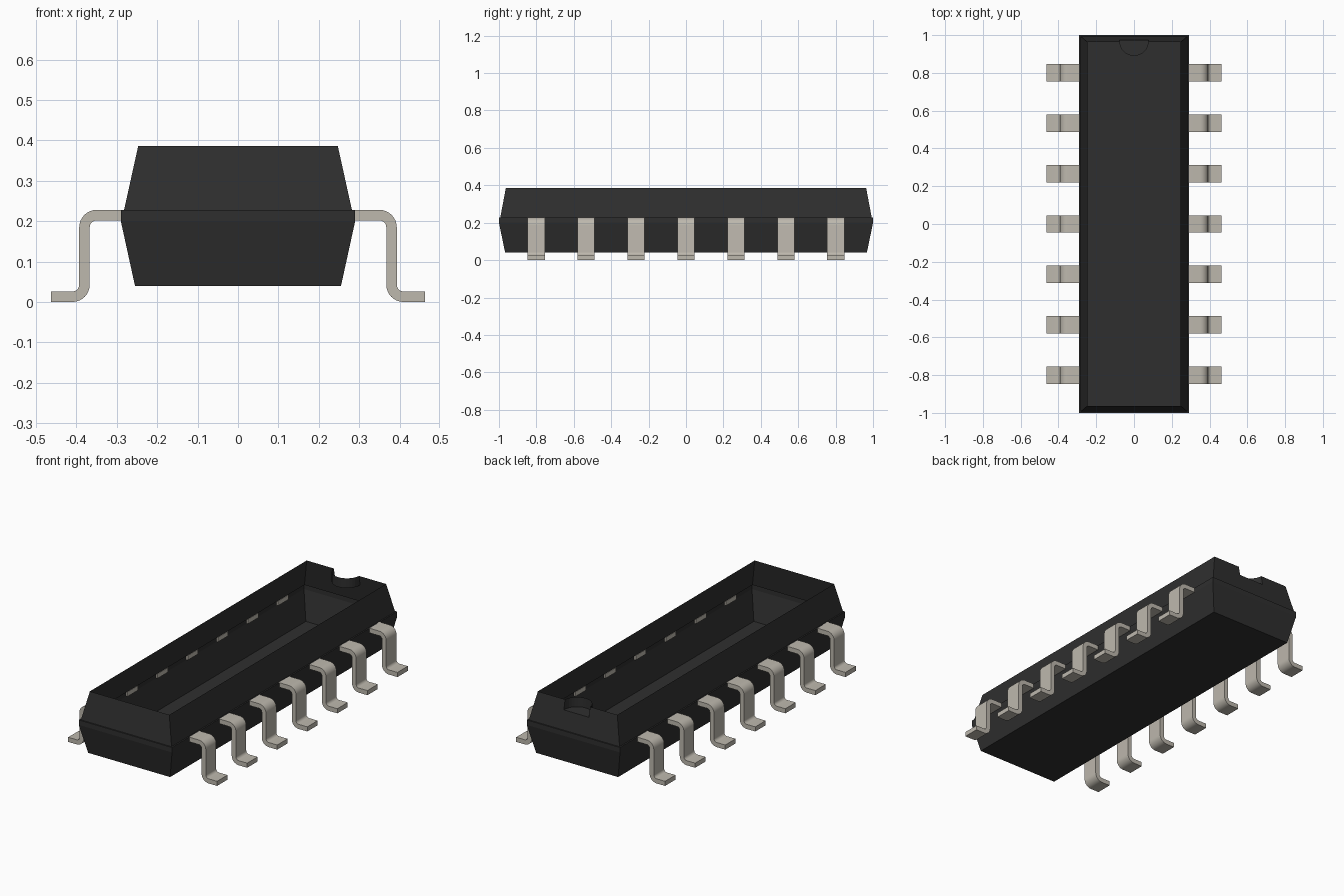
import bpy, bmesh
from math import sin, cos, pi, radians

cube = bpy.data.objects.get("Cube")
if cube:
    bpy.data.objects.remove(cube)


def material(name, colour):
    m = bpy.data.materials.new(name)
    m.use_nodes = True
    m.diffuse_color = colour
    bsdf = next(n for n in m.node_tree.nodes if n.type == 'BSDF_PRINCIPLED')
    bsdf.inputs["Base Color"].default_value = colour
    return m


black = material("black plastic", (0.028, 0.028, 0.028, 1))
metal = material("tin metal", (0.51, 0.48, 0.42, 1))


def make_object(name, bm, mat):
    bmesh.ops.recalc_face_normals(bm, faces=bm.faces)
    mesh = bpy.data.meshes.new(name)
    bm.to_mesh(mesh)
    bm.free()
    mesh.materials.append(mat)
    ob = bpy.data.objects.new(name, mesh)
    bpy.context.collection.objects.link(ob)
    return ob


# Hollow package body: stacked rectangles (half width, half length, height), open at the top
levels = [(0.255, 0.967, 0.04), (0.29, 1.0, 0.2), (0.29, 1.0, 0.228),
          (0.282, 0.993, 0.228), (0.247, 0.963, 0.386)]
bm = bmesh.new()
rings = [[bm.verts.new((sx * hx, sy * hy, z))
          for sx, sy in ((-1, -1), (1, -1), (1, 1), (-1, 1))] for hx, hy, z in levels]
bm.faces.new(rings[0])
for k, (low, high) in enumerate(zip(rings, rings[1:])):
    for i in range(4):
        j = (i + 1) % 4
        if k == len(levels) - 2 and i == 2:
            continue  # the upper back wall carries the notch
        bm.faces.new((low[i], low[j], high[j], high[i]))

# Half-round notch sunk into the upper back wall
radius, steps = 0.078, 16
(_, y0, z0), (_, y1, z1) = levels[-2:]


def notch_arc(z):
    wall_y = y0 + (y1 - y0) * (z - z0) / (z1 - z0)
    return [bm.verts.new((radius * cos(pi * i / steps),
                          wall_y if i in (0, steps) else y1 + 0.005 - radius * sin(pi * i / steps), z))
            for i in range(steps + 1)]


rim, floor = notch_arc(z1), notch_arc(z1 - 0.055)
for i in range(steps):
    bm.faces.new((rim[i], rim[i + 1], floor[i + 1], floor[i]))
bm.faces.new(floor)
low, high = rings[-2:]
bm.faces.new((low[2], low[3], high[3], rim[-1], floor[-1], floor[0], rim[0], high[2]))
make_object("package_body", bm, black)


# Bent pins: side outline with rounded elbows, extruded across the pin width
def arc(cx, cz, r, start, end, n=8):
    return [(cx + r * cos(radians(start + (end - start) * i / n)),
             cz + r * sin(radians(start + (end - start) * i / n))) for i in range(n + 1)]


thick, inner = 0.026, 0.017
outer = inner + thick
shin, top = 0.393, 0.228
knee = (shin - outer, top - outer)
ankle = (shin + inner, outer)
outline = ([(0.28, top)] + arc(*knee, outer, 90, 0) + arc(*ankle, inner, 180, 270)
           + [(0.463, thick), (0.463, 0)]
           + arc(*ankle, outer, 270, 180) + arc(*knee, inner, 0, 90) + [(0.28, top - thick)])


def add_pin(name, side, y, half=0.046):
    bm = bmesh.new()
    a, b = ([bm.verts.new((side * x, y + d, z)) for x, z in outline] for d in (-half, half))
    bm.faces.new(a)
    bm.faces.new(b[::-1])
    for i in range(len(a)):
        j = (i + 1) % len(a)
        bm.faces.new((a[i], b[i], b[j], a[j]))
    ob = make_object(name, bm, metal)
    bpy.ops.object.select_all(action='DESELECT')
    ob.select_set(True)
    bpy.context.view_layer.objects.active = ob
    bpy.ops.object.shade_smooth_by_angle(angle=radians(30))


for side, label in ((1, "left"), (-1, "right")):
    for n in range(7):
        add_pin(f"{label}_pin_{n + 1}", side, (n - 3) * 0.267)
